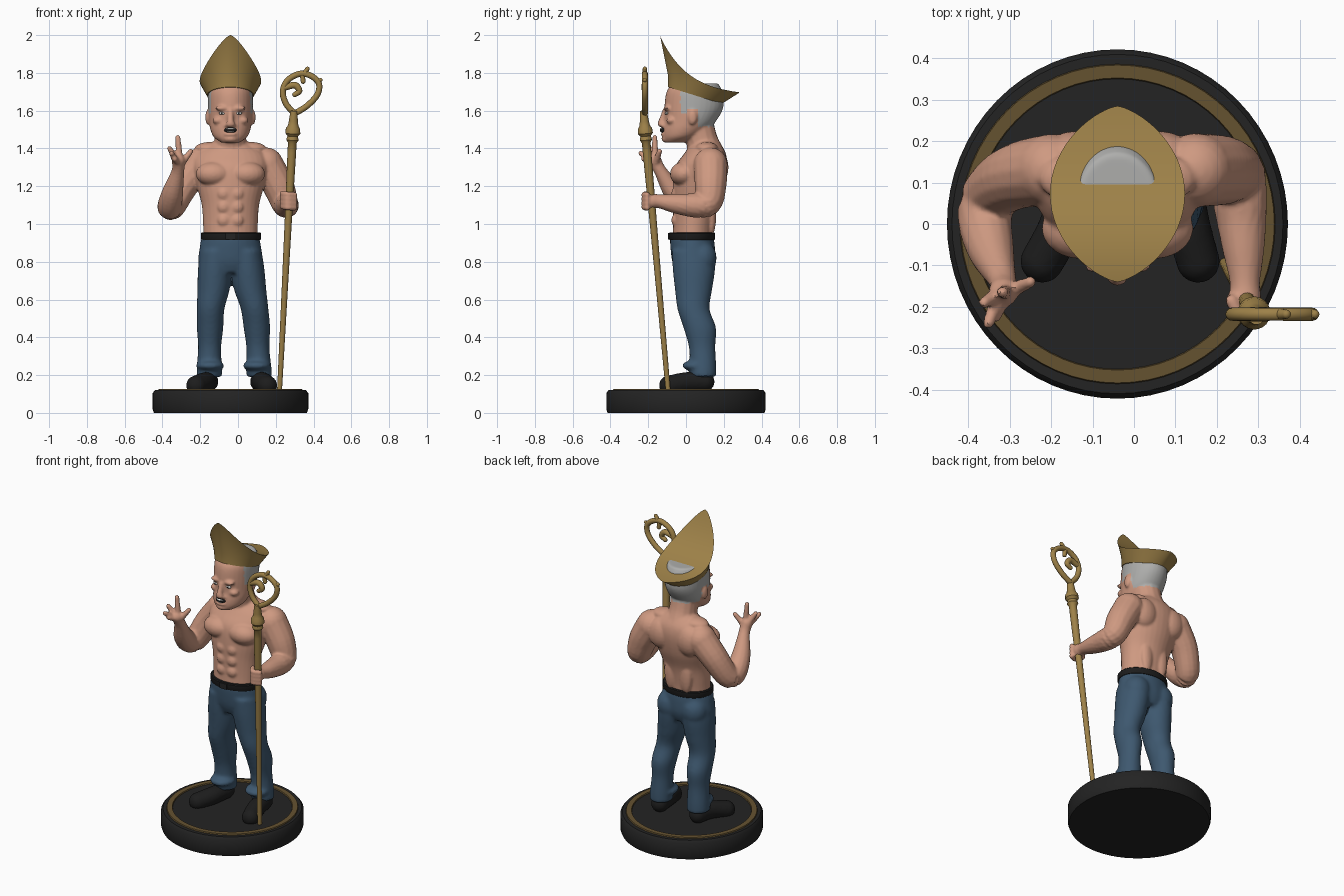
import bpy, bmesh, math
from mathutils import Vector, Matrix

if "Cube" in bpy.data.objects:
    bpy.data.objects.remove(bpy.data.objects["Cube"])

CX = -0.04  # centre line of the figure


def mat(name, r, g, b):
    m = bpy.data.materials.new(name)
    m.diffuse_color = (r, g, b, 1)
    m.use_nodes = True
    m.node_tree.nodes["Principled BSDF"].inputs["Base Color"].default_value = m.diffuse_color
    return m


SKIN = mat("skin", .62, .32, .22)
HAIR = mat("grey hair", .42, .42, .41)
WHITE = mat("white cloth", .76, .75, .71)
PANEL = mat("grey cloth", .50, .49, .46)
GOLD = mat("gold", .34, .22, .065)
RING = mat("dull gold", .13, .085, .03)
DENIM = mat("blue denim", .048, .098, .16)
BLACK = mat("black", .012, .012, .012)
BASE = mat("base black", .017, .017, .017)


def spline(pts, n=5):
    """Catmull-Rom subdivision of tuples of any length."""
    out = []
    P = [pts[0]] + list(pts) + [pts[-1]]
    for i in range(1, len(P) - 2):
        for k in range(n):
            t = k / n
            out.append(tuple(.5 * (2*b + (c-a)*t + (2*a-5*b+4*c-d)*t*t + (3*b-a-3*c+d)*t**3)
                             for a, b, c, d in zip(P[i-1], P[i], P[i+1], P[i+2])))
    return out + [tuple(pts[-1])]


def bridge(bm, rings, closed=False):
    n = len(rings[0])
    pairs = list(zip(rings, rings[1:])) + ([(rings[-1], rings[0])] if closed else [])
    for a, b in pairs:
        for i in range(n):
            bm.faces.new((a[i], a[(i+1) % n], b[(i+1) % n], b[i]))
    if not closed:
        bm.faces.new(rings[0])
        bm.faces.new(rings[-1])


def loft(bm, secs, n=32, smooth=True):
    """Stack of level ellipses (x, y, z, rx, ry)."""
    bridge(bm, [[bm.verts.new((x + rx*math.cos(2*math.pi*i/n), y + ry*math.sin(2*math.pi*i/n), z))
                 for i in range(n)] for x, y, z, rx, ry in (spline(secs) if smooth else secs)])


def tube(bm, pts, n=14, smooth=True, closed=False):
    """Round tube through (x, y, z, radius) points."""
    if closed:
        pts = list(pts) + [pts[0]]
    if smooth:
        pts = spline(pts)
    if closed:
        pts = pts[:-1]
    rings, m = [], len(pts)
    for i, p in enumerate(pts):
        a = pts[(i-1) % m] if closed else pts[max(i-1, 0)]
        b = pts[(i+1) % m] if closed else pts[min(i+1, m-1)]
        d = (Vector(b[:3]) - Vector(a[:3])).normalized()
        u = d.cross(Vector((.1, 1, .05))).normalized()
        v = d.cross(u)
        rings.append([bm.verts.new(Vector(p[:3]) + p[3]*(u*math.cos(2*math.pi*k/n) + v*math.sin(2*math.pi*k/n)))
                      for k in range(n)])
    bridge(bm, rings, closed)


def ball(bm, loc, s):
    s = s if isinstance(s, tuple) else (s, s, s)
    bmesh.ops.create_uvsphere(bm, u_segments=20, v_segments=12, radius=1,
                              matrix=Matrix.Translation(loc) @ Matrix.Diagonal((*s, 1)))


def limb(bm, pts):
    tube(bm, pts)
    for p in (pts[0], pts[-1]):
        ball(bm, p[:3], p[3])


def finish(bm, name, mats, voxel=0, smooth_it=3):
    bmesh.ops.recalc_face_normals(bm, faces=bm.faces)
    me = bpy.data.meshes.new(name)
    bm.to_mesh(me)
    bm.free()
    o = bpy.data.objects.new(name, me)
    bpy.context.collection.objects.link(o)
    if voxel:  # fuse overlapping pieces into one smooth skin
        r = o.modifiers.new("fuse", 'REMESH')
        r.mode, r.voxel_size = 'VOXEL', voxel
        s = o.modifiers.new("soften", 'SMOOTH')
        s.iterations = smooth_it
        dg = bpy.context.evaluated_depsgraph_get()
        me = bpy.data.meshes.new_from_object(o.evaluated_get(dg))
        o.modifiers.clear()
        o.data = me
    me.materials.clear()
    for m in mats:
        me.materials.append(m)
    bpy.ops.object.select_all(action='DESELECT')
    o.select_set(True)
    bpy.context.view_layer.objects.active = o
    bpy.ops.object.shade_smooth_by_angle(angle=math.radians(40))
    return o


# Round base with a raised gold ring
bm = bmesh.new()
loft(bm, [(CX, 0, z, r, r + .01) for z, r in ((0, .405), (.02, .412), (.105, .412), (.12, .40))], 64, False)
finish(bm, "base", [BASE])
bm = bmesh.new()
bridge(bm, [[bm.verts.new((CX + r*math.cos(math.pi*i/32), (r+.005)*math.sin(math.pi*i/32), z)) for i in range(64)]
            for r, z in ((.345, .118), (.348, .127), (.379, .127), (.382, .118))], True)
finish(bm, "base_ring", [RING])

# Shoes
for side, xs in (("left", (-.155, -.175, -.222)), ("right", (.115, .13, .155))):
    bm = bmesh.new()
    limb(bm, [(xs[0], .1, .165, .052), (xs[1], .0, .162, .054), (xs[2], -.09, .145, .053)])
    o = finish(bm, side + "_shoe", [BLACK], .009)
    for v in o.data.vertices:
        v.co.z = max(v.co.z, .119)

# Trousers
bm = bmesh.new()
leg = [(.19, .09, .068, .07), (.25, .09, .066, .07), (.35, .085, .061, .07), (.45, .073, .07, .086),
       (.55, .04, .073, .085), (.65, .04, .085, .098), (.76, .042, .09, .112), (.86, .04, .085, .115)]
lx = (-.152, -.152, -.15, -.148, -.145, -.13, -.122, -.115)
rx = (.112, .11, .105, .1, .088, .065, .05, .04)
for xs in (lx, rx):
    loft(bm, [(x, y, z, a, b) for x, (z, y, a, b) in zip(xs, leg)])
    ball(bm, (xs[3], .06, .25), (.075, .082, .03))   # gathered cuff
    ball(bm, (xs[6], .085, .82), (.08, .078, .09))   # seat
loft(bm, [(CX, .04, .74, .12, .09), (CX, .04, .8, .168, .113), (CX, .035, .88, .162, .118), (CX, .03, .935, .152, .115)])
finish(bm, "trousers", [DENIM], .011, 4)

# Belt and buckle
bm = bmesh.new()
loft(bm, [(CX+.003, .032, z, .156 + d, .119 + d) for z, d in ((.915, 0), (.92, .003), (.95, .003), (.955, -.002))], 48, False)
finish(bm, "belt", [BLACK])
bm = bmesh.new()
bmesh.ops.create_cube(bm, size=1, matrix=Matrix.Translation((CX, -.091, .935)) @ Matrix.Diagonal((.05, .009, .035, 1)))
finish(bm, "buckle", [BASE])

# Body: torso, neck, head and arms fused
bm = bmesh.new()
loft(bm, [(CX, .035, .93, .143, .107), (CX, .04, 1.0, .145, .108), (CX, .048, 1.1, .152, .117),
          (CX, .065, 1.2, .178, .135), (CX, .08, 1.3, .2, .138), (CX, .1, 1.37, .185, .112),
          (CX, .105, 1.42, .115, .08), (CX, .1, 1.45, .07, .06)])
tube(bm, [(CX, .115, 1.35, .1), (CX, .085, 1.44, .085), (CX, .06, 1.54, .085)])
for s in (-1, 1):
    ball(bm, (CX + s*.088, -.01, 1.265), (.096, .075, .065))    # chest
    ball(bm, (CX + s*.1, .165, 1.3), (.085, .06, .095))         # shoulder blade
    ball(bm, (CX + s*.055, .135, 1.05), (.04, .025, .11))       # lower back
    ball(bm, (CX + s*.1, .11, 1.4), (.09, .06, .035))           # neck slope
    for z in (1.02, 1.09, 1.16):
        ball(bm, (CX + s*.035, -.055, z), (.034, .022, .034))   # stomach
loft(bm, [(CX, -.06, 1.432, .05, .058), (CX, -.03, 1.46, .088, .093), (CX, -.002, 1.5, .106, .12),
          (CX, .025, 1.55, .115, .138), (CX, .042, 1.62, .119, .156), (CX, .045, 1.7, .117, .148),
          (CX, .05, 1.745, .1, .12)])
tube(bm, [(CX, -.108, 1.605, .015), (CX, -.122, 1.56, .017), (CX, -.132, 1.53, .02)])  # nose
ball(bm, (CX, -.128, 1.527), (.026, .022, .015))
ball(bm, (CX, -.105, 1.452), (.038, .025, .022))                # chin
ball(bm, (CX, -.117, 1.475), (.036, .018, .009))                # lips
ball(bm, (CX, -.117, 1.519), (.036, .018, .008))
for s in (-1, 1):
    ball(bm, (CX + s*.045, -.1, 1.613), (.036, .02, .013))      # brow
    ball(bm, (CX + s*.065, -.075, 1.548), (.03, .03, .02))      # cheek
    ball(bm, (CX + s*.12, .035, 1.565), (.013, .024, .04))      # ear
# Raised arm with spread fingers
limb(bm, [(-.2, .13, 1.315, .088), (-.285, .115, 1.21, .08), (-.347, .07, 1.095, .07), (-.36, .01, 1.1, .066),
          (-.345, -.065, 1.17, .056), (-.318, -.135, 1.28, .034), (-.316, -.165, 1.335, .036)])
for base, tip in (((-.31, -.165, 1.35), (-.318, -.165, 1.458)), ((-.33, -.17, 1.345), (-.362, -.19, 1.40)),
                  ((-.33, -.18, 1.335), (-.352, -.24, 1.375)), ((-.32, -.185, 1.33), (-.335, -.225, 1.345)),
                  ((-.295, -.16, 1.325), (-.25, -.14, 1.385))):
    limb(bm, [(*base, .019), (*tip, .014)])
# Arm that grips the staff
limb(bm, [(.15, .13, 1.315, .09), (.21, .13, 1.21, .085), (.248, .115, 1.11, .072), (.258, .03, 1.1, .064),
          (.265, -.07, 1.11, .05), (.268, -.14, 1.12, .037), (.268, -.175, 1.122, .04)])
for k in range(4):
    limb(bm, [(.235, -.185, 1.092 + k*.023, .015), (.26, -.222, 1.088 + k*.023, .015), (.3, -.205, 1.086 + k*.023, .015)])
body = finish(bm, "body", [SKIN, HAIR], .0075)
for p in body.data.polygons:  # hair cap behind the temples, ears left bare
    c = p.center
    ear = abs(c.y - .035) < .028 and c.z < 1.608
    if c.z > 1.515 and c.y > (-.03 if c.z > 1.585 else .03) and not ear and abs(c.x - CX) < .13:
        p.material_index = 1

# Eyes and open mouth
for nm, m, loc, sc in (("mouth", BLACK, (CX, -.117, 1.497), (.033, .02, .016)),
                       ("teeth", WHITE, (CX, -.119, 1.503), (.026, .02, .006)),
                       ("lower_teeth", WHITE, (CX, -.119, 1.489), (.022, .02, .004))):
    bm = bmesh.new()
    ball(bm, loc, sc)
    finish(bm, nm, [m])
for nm, m, sc, y in (("eyes", WHITE, (.017, .01, .007), -.102), ("pupils", BLACK, (.006, .006, .006), -.107)):
    bm = bmesh.new()
    for s in (-1, 1):
        ball(bm, (CX + s*.045, y, 1.586), sc)
    finish(bm, nm, [m])

# Tall pointed hat: flared walls from a head ring up to a leaf-shaped, swept rim
N = 64
bm = bmesh.new()
rows = [[], [], [], []]
for i in range(N):
    t = 2*math.pi*i/N
    sn, cs = math.sin(t), math.cos(t)
    y = .0725 - .2125*cs
    rim = Vector((CX + math.copysign(.163*abs(sn)**1.4, sn), y, 1.678 + .322*math.exp(-(y + .14)/.15)))
    yb = .047 - .143*cs
    low = Vector((CX + .124*sn, yb, 1.725 - (yb + .095)*.31))
    h = rim.z - low.z
    f = min(.9, .062/h)
    for row, k in zip(rows, (0, f, max(1 - .014/h, f + .02), 1)):
        p = low.lerp(rim, k)
        p.y -= .12*k*(1 - k)*max(cs, 0)*-.5  # front panel curves inward
        row.append(bm.verts.new(p))
for j in range(3):
    for i in range(N):
        fc = bm.faces.new((rows[j][i], rows[j][(i+1) % N], rows[j+1][(i+1) % N], rows[j+1][i]))
        fc.material_index = 2 if j == 1 and 1 <= i < N-1 else 0
        fc.smooth = True
bm.faces.new(rows[0])
top = []
for i in range(1, N//2):
    a, b = rows[3][i], rows[3][N-i]
    w = a.co.x - CX
    ins = []
    for d in (max(w - .006, w*.8), min(.007, w*.5)):
        ins.append((bm.verts.new((CX + d, a.co.y, a.co.z)), bm.verts.new((CX - d, a.co.y, a.co.z))))
    top.append([a, ins[0][0], ins[1][0], ins[1][1], ins[0][1], b])
for r, q in zip(top, top[1:]):
    for k in range(5):
        bm.faces.new((r[k], r[k+1], q[k+1], q[k])).material_index = (0, 1, 0, 1, 0)[k]
for r, tip in ((top[0], rows[3][0]), (top[-1], rows[3][N//2])):
    for k in range(5):
        bm.faces.new((r[k], r[k+1], tip))
finish(bm, "pointed_hat", [GOLD, WHITE, PANEL])

# Staff: tapered pole, collar and looped crook with an inner curl
bm = bmesh.new()
tube(bm, [(.22 + .07*(z-.12)/1.36, -.095 - .12*(z-.12)/1.36, z, r) for z, r in
          ((.12, .013), (.6, .016), (1.0, .019), (1.38, .023), (1.43, .023), (1.445, .033), (1.465, .028),
           (1.48, .04), (1.505, .038), (1.52, .028), (1.545, .024), (1.6, .018))], 20, False)
Y = -.218
loop = ((.3, 1.585), (.255, 1.635), (.237, 1.7), (.262, 1.76), (.325, 1.795), (.385, 1.785), (.428, 1.745),
        (.42, 1.685), (.365, 1.625))
tube(bm, [(x, Y, z, .016) for x, z in loop], closed=True)
limb(bm, [(.245, Y, 1.72, .015), (.3, Y, 1.735, .018), (.325, Y, 1.705, .016), (.3, Y, 1.685, .013)])
limb(bm, [(.35, Y, 1.795, .014), (.368, Y, 1.822, .011)])
limb(bm, [(.42, Y, 1.755, .014), (.437, Y, 1.762, .011)])
limb(bm, [(.34, Y, 1.79, .013), (.345, Y, 1.755, .013)])
finish(bm, "staff", [GOLD])
